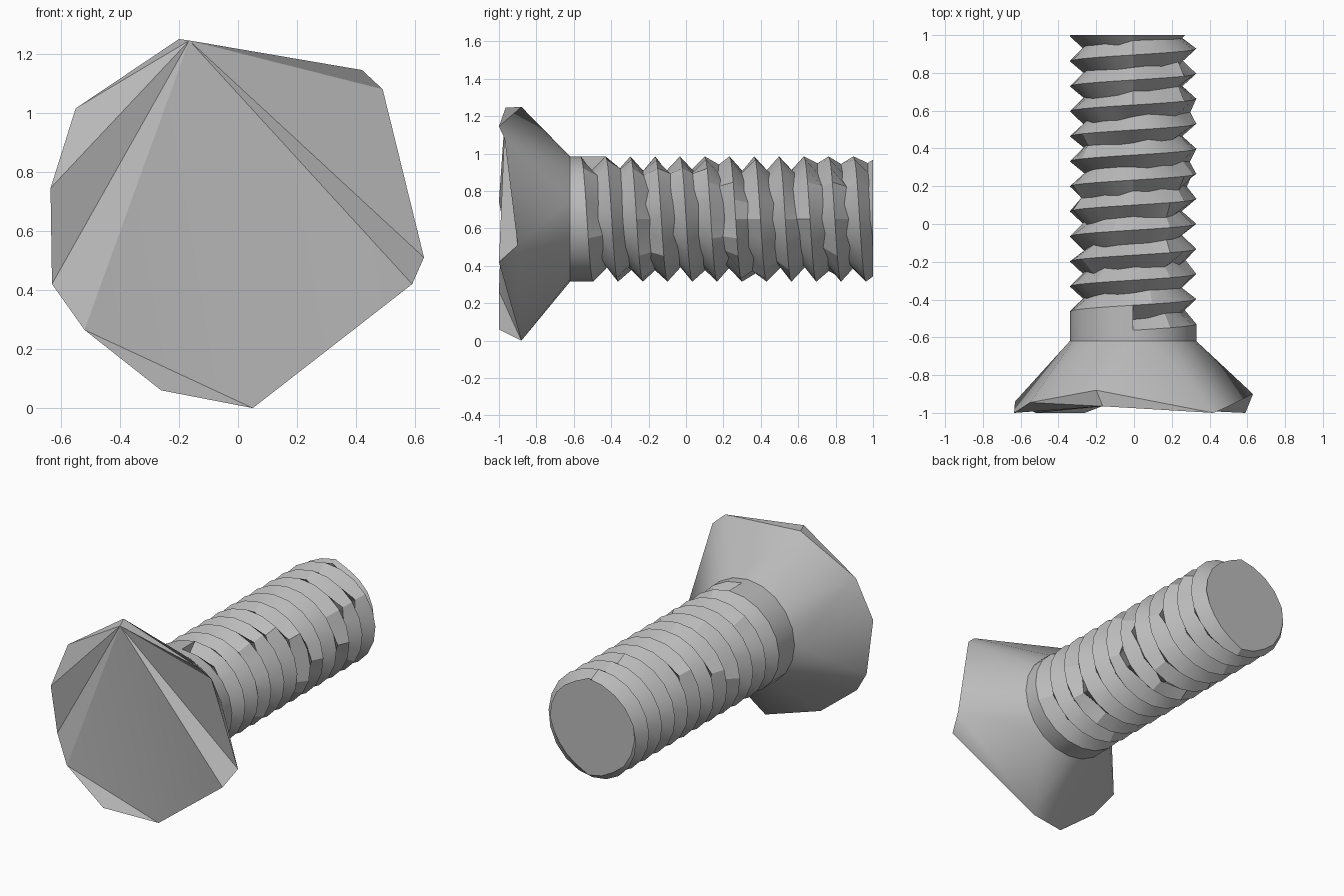
import bpy, bmesh, math, random
from mathutils import Vector

random.seed(4)
if "Cube" in bpy.data.objects:
    bpy.data.objects.remove(bpy.data.objects["Cube"])

SEG = 20                      # sides around the shank
TURNS = 13
PITCH = 0.1325
OUTER, ROOT = 0.335, 0.258    # thread crest and root radii
COLLAR_Y, START_Y = -0.62, -0.5625

steel = bpy.data.materials.new("steel grey")
steel.use_nodes = True
steel.diffuse_color = (0.5, 0.5, 0.5, 1)
steel.node_tree.nodes["Principled BSDF"].inputs["Base Color"].default_value = (0.5, 0.5, 0.5, 1)


def around(step, radius, y):
    """Point on the shank, counted clockwise from the top."""
    a = math.tau * step / SEG
    return Vector((radius * math.sin(a) - 0.005, y, 0.65 + radius * math.cos(a)))


def finish(bm, name, angle):
    bmesh.ops.recalc_face_normals(bm, faces=bm.faces)
    mesh = bpy.data.meshes.new(name)
    bm.to_mesh(mesh)
    bm.free()
    obj = bpy.data.objects.new(name, mesh)
    bpy.context.collection.objects.link(obj)
    mesh.materials.append(steel)
    bpy.ops.object.select_all(action='DESELECT')
    obj.select_set(True)
    bpy.context.view_layer.objects.active = obj
    bpy.ops.object.shade_smooth_by_angle(angle=math.radians(angle))


# Head: irregular rim, hulled back to the collar, with a front fanned from the peak
rim_points = [(-0.165, -0.965, 1.245), (0.42, -1, 1.145), (0.49, -0.97, 1.08),
              (0.63, -0.9, 0.51), (0.59, -1, 0.42), (0.05, -0.88, 0),
              (-0.26, -1, 0.06), (-0.52, -1, 0.265), (-0.63, -0.94, 0.42),
              (-0.635, -1, 0.745), (-0.55, -0.945, 1.015), (-0.2, -0.88, 1.25)]
bm = bmesh.new()
rim = [bm.verts.new(p) for p in rim_points]
for i in range(SEG):
    bm.verts.new(around(i, OUTER, COLLAR_Y))
bmesh.ops.convex_hull(bm, input=bm.verts[:])
bm.normal_update()
front = [f for f in bm.faces if f.normal.y < 0]
bmesh.ops.delete(bm, geom=front, context='FACES')
fan = [v for v in rim if v is not rim[6]]
for a, b in zip(fan[1:], fan[2:]):
    bm.faces.new((rim[0], a, b))
bm.faces.new((rim[5], rim[6], rim[7]))
finish(bm, "screw_head", 25)

# Threaded shank: one continuous helical V-groove, with small chips in the root
bm = bmesh.new()
count = SEG * TURNS
crest = [bm.verts.new(around(i, OUTER, START_Y + PITCH * i / SEG))
         for i in range(count + SEG + 1)]
root = []
for i in range(count + 1):
    chip = random.uniform(0.015, 0.045) if random.random() < 0.2 else 0
    y = START_Y + PITCH * (i / SEG + 0.5) + random.uniform(-0.012, 0.012)
    root.append(bm.verts.new(around(i, ROOT + chip, y)))
for i in range(count):
    bm.faces.new((crest[i], crest[i + 1], root[i + 1], root[i]))
    bm.faces.new((root[i], root[i + 1], crest[i + 1 + SEG], crest[i + SEG]))

# Plain collar between the head and the first thread, with the groove's end wall
ring = [bm.verts.new(around(i, OUTER, COLLAR_Y)) for i in range(SEG)]
for i in range(SEG - 1):
    bm.faces.new((ring[i], ring[i + 1], crest[i + 1], crest[i]))
bm.faces.new((ring[-1], ring[0], crest[0], crest[SEG], crest[SEG - 1]))
bm.faces.new((crest[0], root[0], crest[SEG]))
bm.faces.new(ring)

# Flat cut tip
bmesh.ops.bisect_plane(bm, geom=bm.verts[:] + bm.edges[:] + bm.faces[:],
                       plane_co=(0, 1, 0), plane_no=(0, 1, 0), clear_outer=True)
bmesh.ops.holes_fill(bm, edges=[e for e in bm.edges if e.is_boundary], sides=0)
finish(bm, "threaded_shank", 20)
